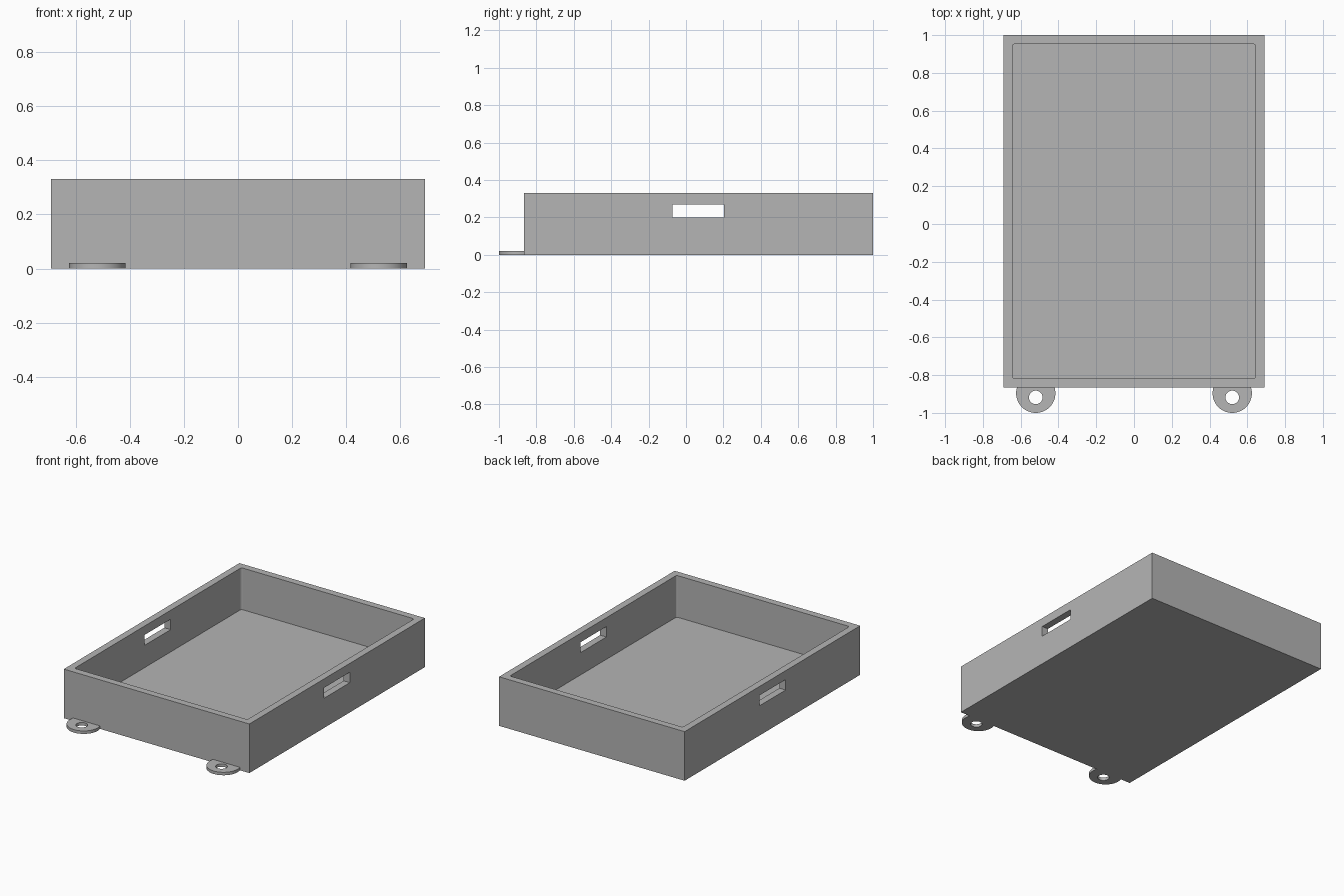
import bpy, bmesh, math
from mathutils import Vector

cube = bpy.data.objects.get("Cube")
if cube:
    bpy.data.objects.remove(cube, do_unlink=True)

GREY = (0.46, 0.46, 0.46, 1)
grey = bpy.data.materials.new("light grey")
grey.use_nodes = True
grey.diffuse_color = GREY
grey.node_tree.nodes["Principled BSDF"].inputs["Base Color"].default_value = GREY

HALF_WIDTH, FRONT, BACK, HEIGHT = 0.69, -0.865, 1.0, 0.33
WALL, FLOOR = 0.047, 0.05


def add_object(name, bm):
    bmesh.ops.recalc_face_normals(bm, faces=bm.faces)
    mesh = bpy.data.meshes.new(name)
    bm.to_mesh(mesh)
    bm.free()
    mesh.materials.append(grey)
    obj = bpy.data.objects.new(name, mesh)
    bpy.context.collection.objects.link(obj)
    return obj


def add_box(name, low, high, corner=0):
    low, high = Vector(low), Vector(high)
    bm = bmesh.new()
    bmesh.ops.create_cube(bm, size=1)
    bmesh.ops.scale(bm, vec=high - low, verts=bm.verts)
    bmesh.ops.translate(bm, vec=(low + high) / 2, verts=bm.verts)
    if corner:
        upright = [e for e in bm.edges
                   if abs(e.verts[0].co.z - e.verts[1].co.z) > 0.01]
        bmesh.ops.bevel(bm, geom=upright, offset=corner, segments=4,
                        profile=0.5, affect='EDGES')
    return add_object(name, bm)


def cut(target, cutter):
    mod = target.modifiers.new("cut", 'BOOLEAN')
    mod.operation = 'DIFFERENCE'
    mod.solver = 'EXACT'
    mod.object = cutter
    bpy.context.view_layer.objects.active = target
    bpy.ops.object.modifier_apply(modifier=mod.name)
    bpy.data.objects.remove(cutter, do_unlink=True)


# Open tray: solid block, hollowed, then pierced by the two handle slots
tray = add_box("tray", (-HALF_WIDTH, FRONT, 0), (HALF_WIDTH, BACK, HEIGHT))
cut(tray, add_box("cavity_cutter",
                  (WALL - HALF_WIDTH, FRONT + WALL, FLOOR),
                  (HALF_WIDTH - WALL, BACK - WALL, HEIGHT + 0.1), corner=0.012))
cut(tray, add_box("handle_cutter", (-1, -0.073, 0.2), (1, 0.203, 0.27)))


# Round mounting tab with an off-centre hole, flattened against the front wall
def add_tab(name, x, segments=64, thickness=0.02):
    bm = bmesh.new()
    rings = []
    for radius, y in ((0.104, -0.896), (0.036, -0.918)):
        for z in (0, thickness):
            ring = []
            for i in range(segments):
                a = math.tau * i / segments
                ring.append(bm.verts.new((x + radius * math.cos(a),
                                          min(y + radius * math.sin(a), FRONT), z)))
            rings.append(ring)
    outer_low, outer_top, inner_low, inner_top = rings
    loop = (outer_low, outer_top, inner_top, inner_low, outer_low)
    for a, b in zip(loop, loop[1:]):
        for i in range(segments):
            j = (i + 1) % segments
            bm.faces.new((a[i], a[j], b[j], b[i]))
    tab = add_object(name, bm)
    bpy.ops.object.select_all(action='DESELECT')
    tab.select_set(True)
    bpy.context.view_layer.objects.active = tab
    bpy.ops.object.shade_smooth_by_angle(angle=math.radians(30))


add_tab("left_mounting_tab", 0.52)
add_tab("right_mounting_tab", -0.52)
